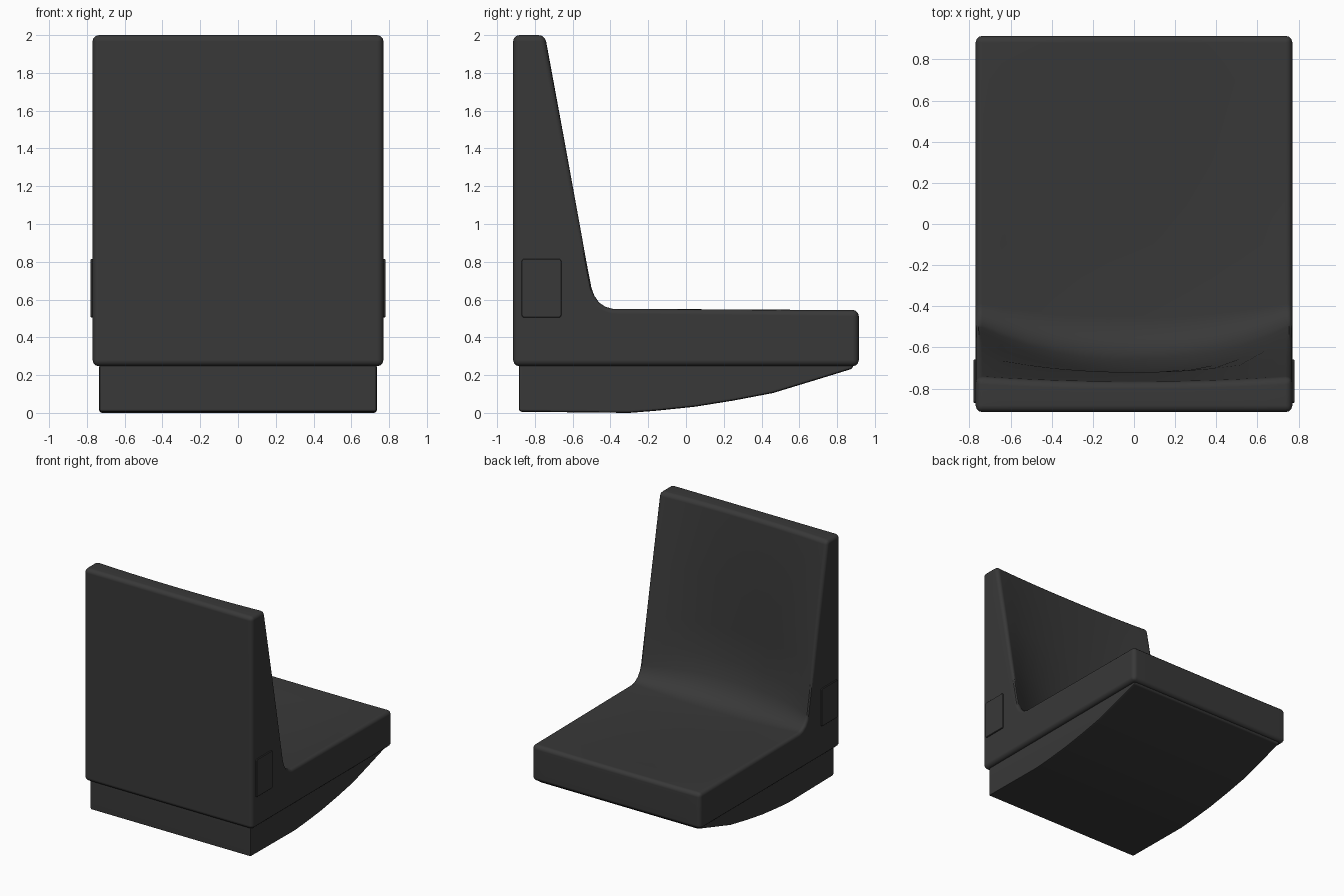
import bpy, bmesh, math

if "Cube" in bpy.data.objects:
    bpy.data.objects.remove(bpy.data.objects["Cube"])

mat = bpy.data.materials.new("dark_grey")
mat.diffuse_color = (0.04, 0.04, 0.04, 1)
mat.use_nodes = True
mat.node_tree.nodes["Principled BSDF"].inputs["Base Color"].default_value = mat.diffuse_color


def loft(name, xs, section, bevel, segments=3):
    """Join the closed (y, z) profiles section(x) along x, cap, and round sharp edges."""
    bm = bmesh.new()
    rings = [[bm.verts.new((x, y, z)) for y, z in section(x)] for x in xs]
    n = len(rings[0])
    for a, b in zip(rings, rings[1:]):
        for i in range(n):
            j = (i + 1) % n
            bm.faces.new((a[i], a[j], b[j], b[i]))
    bm.faces.new(rings[0])
    bm.faces.new(rings[-1])
    bmesh.ops.recalc_face_normals(bm, faces=bm.faces)
    sharp = [e for e in bm.edges if e.calc_face_angle(0) > math.radians(40)]
    bmesh.ops.bevel(bm, geom=sharp, offset=bevel, segments=segments,
                    profile=0.5, affect='EDGES', clamp_overlap=False)
    mesh = bpy.data.meshes.new(name)
    bm.to_mesh(mesh)
    bm.free()
    mesh.materials.append(mat)
    ob = bpy.data.objects.new(name, mesh)
    bpy.context.collection.objects.link(ob)
    bpy.ops.object.select_all(action='DESELECT')
    ob.select_set(True)
    bpy.context.view_layer.objects.active = ob
    bpy.ops.object.shade_smooth_by_angle(angle=math.radians(40))
    wn = ob.modifiers.new("weighted_normals", 'WEIGHTED_NORMAL')
    wn.keep_sharp = True
    return ob


# Seat shell: L profile, blended from the side outline to a hollowed middle
W = 0.77
side_line = [(-0.745, 2.0), (-0.638, 1.45), (-0.562, 1.05), (-0.516, 0.8),
             (-0.49, 0.665), (-0.476, 0.625), (-0.452, 0.59), (-0.42, 0.568),
             (-0.385, 0.557), (-0.1, 0.555), (0.3, 0.551), (0.7, 0.547), (0.915, 0.545)]
mid_line = [(-0.768, 2.0), (-0.72, 1.45), (-0.722, 1.05), (-0.70, 0.8),
            (-0.662, 0.66), (-0.63, 0.59), (-0.585, 0.535), (-0.53, 0.5),
            (-0.45, 0.485), (-0.1, 0.49), (0.3, 0.505), (0.7, 0.53), (0.915, 0.543)]


def shell_section(x):
    t = 1 - abs(x / W) ** 2.2
    front = [(a + (c - a) * t, b + (d - b) * t)
             for (a, b), (c, d) in zip(side_line, mid_line)]
    return [(-0.915, 0.247), (-0.915, 2.0)] + front + [(0.915, 0.247)]


loft("seat_shell", [W * (i / 6 - 1) for i in range(13)], shell_section, 0.033)

# Base: narrower plinth with an underside curving up to the front
base = [(-0.885, 0.26), (-0.885, 0.006), (-0.3, 0.0), (-0.15, 0.012), (0.05, 0.033),
        (0.25, 0.065), (0.46, 0.105), (0.68, 0.172), (0.885, 0.235), (0.885, 0.26)]
loft("base", [-0.735, 0.735], lambda x: base, 0.015, 2)

# Side plates: thin raised rounded rectangles low on the backrest
r, plate = 0.012, []
for cy, cz, a0 in ((-0.672, 0.803, 0), (-0.858, 0.803, 90),
                   (-0.858, 0.517, 180), (-0.672, 0.517, 270)):
    for k in range(4):
        a = math.radians(a0 + k * 30)
        plate.append((cy + r * math.cos(a), cz + r * math.sin(a)))
for side, label in ((-1, "left"), (1, "right")):
    loft(label + "_side_plate", [side * 0.74, side * 0.78], lambda x: plate, 0.003, 1)
